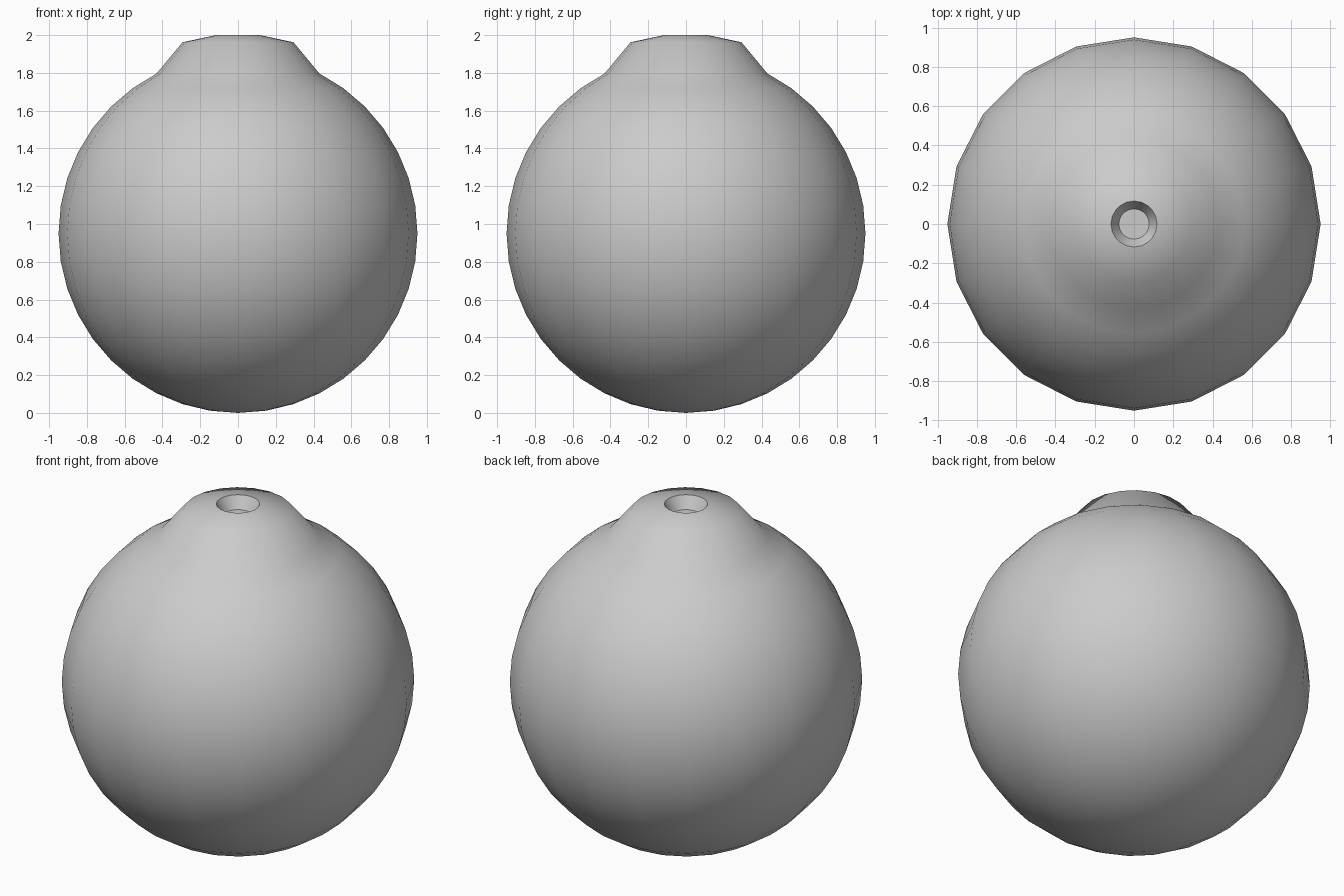
import bpy, bmesh
from math import sin, cos, pi, radians

if "Cube" in bpy.data.objects:
    bpy.data.objects.remove(bpy.data.objects["Cube"])

SEGMENTS = 20
RADIUS = 0.95

# Profile: sphere arc from just above the bottom pole, then neck, rim and recess
profile = []
for i in range(1, 18):
    a = radians(-90 + 9 * i)
    profile.append((RADIUS * cos(a), RADIUS + RADIUS * sin(a)))
profile += [(0.294, 1.962), (0.117, 2.0), (0.077, 1.93)]

bm = bmesh.new()
rings = []
for r, z in profile:
    rings.append([bm.verts.new((r * cos(2 * pi * k / SEGMENTS),
                                r * sin(2 * pi * k / SEGMENTS), z))
                  for k in range(SEGMENTS)])

# Walls between neighbouring rings
for low, high in zip(rings, rings[1:]):
    for k in range(SEGMENTS):
        n = (k + 1) % SEGMENTS
        bm.faces.new((low[k], low[n], high[n], high[k]))

# Bottom pole fan and the flat floor of the top recess
pole = bm.verts.new((0, 0, 0))
for k in range(SEGMENTS):
    bm.faces.new((pole, rings[0][(k + 1) % SEGMENTS], rings[0][k]))
bm.faces.new(rings[-1])

bmesh.ops.recalc_face_normals(bm, faces=bm.faces)
mesh = bpy.data.meshes.new("round_body")
bm.to_mesh(mesh)
bm.free()

body = bpy.data.objects.new("round_body", mesh)
bpy.context.collection.objects.link(body)
bpy.context.view_layer.objects.active = body
body.select_set(True)
bpy.ops.object.shade_smooth_by_angle(angle=radians(45))
